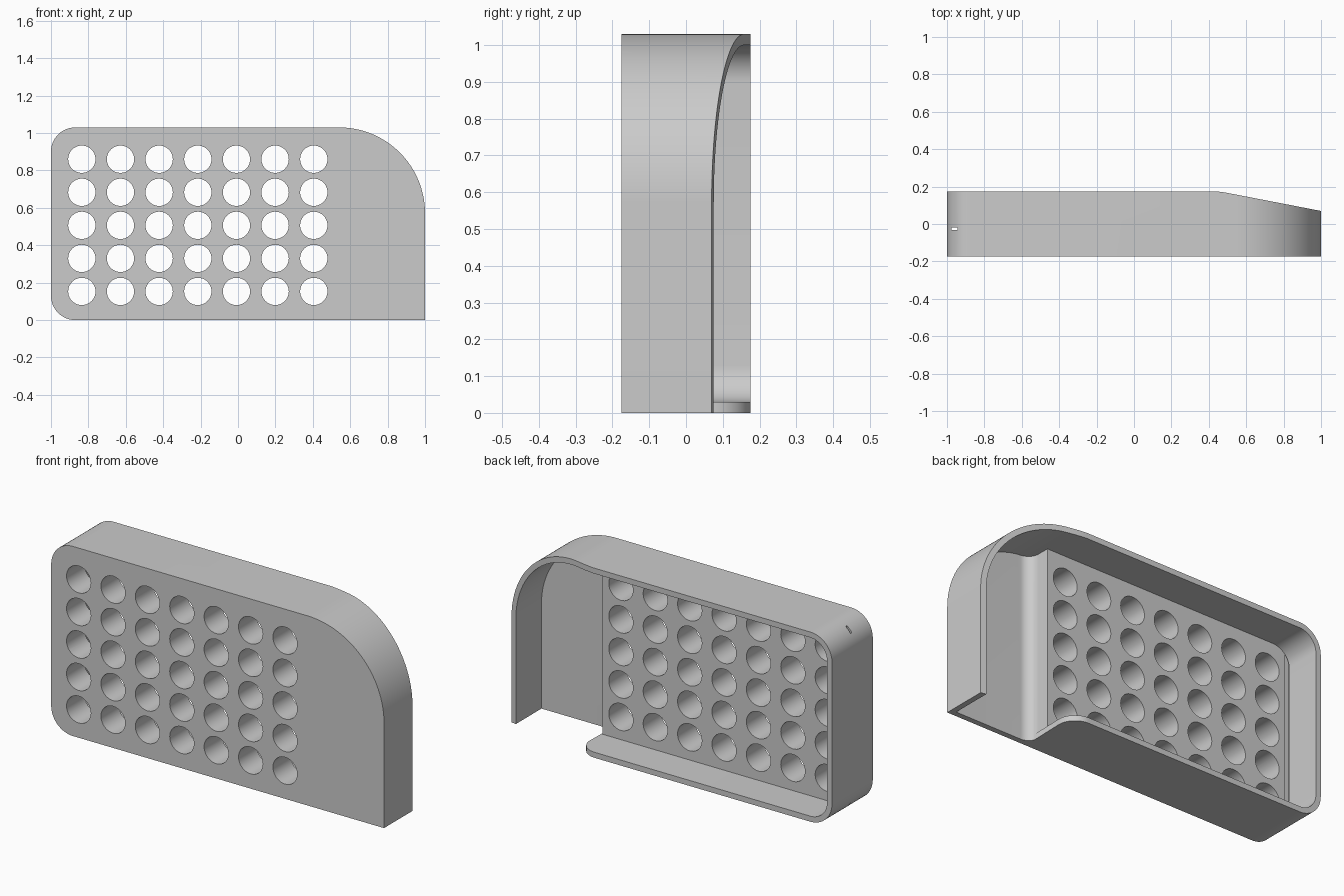
import bpy, bmesh, math

old = bpy.data.objects.get("Cube")
if old:
    bpy.data.objects.remove(old, do_unlink=True)

HEIGHT, DEPTH, WALL = 1.03, 0.175, 0.03
PLATE_BACK, BLOCK_BACK = -0.145, -0.02   # thin front wall, thick drilled block

grey = bpy.data.materials.new("plain grey")
grey.use_nodes = True
grey.diffuse_color = (0.6, 0.6, 0.6, 1)
grey.node_tree.nodes["Principled BSDF"].inputs["Base Color"].default_value = grey.diffuse_color


def arc(cx, cy, r, start, end, steps=16):
    angles = [math.radians(start + (end - start) * i / steps) for i in range(steps + 1)]
    return [(cx + r * math.cos(a), cy + r * math.sin(a)) for a in angles]


def prism(name, outline, low, high, axis):
    """Extrude an outline along y (points are x, z) or z (points are x, y)."""
    bm = bmesh.new()
    place = (lambda p: (p[0], low, p[1])) if axis == "y" else (lambda p: (p[0], p[1], low))
    face = bm.faces.new([bm.verts.new(place(p)) for p in outline])
    moved = bmesh.ops.extrude_face_region(bm, geom=[face])["geom"]
    step = (0, high - low, 0) if axis == "y" else (0, 0, high - low)
    bmesh.ops.translate(bm, vec=step, verts=[v for v in moved if isinstance(v, bmesh.types.BMVert)])
    bmesh.ops.recalc_face_normals(bm, faces=bm.faces)
    return finish(name, bm)


def finish(name, bm):
    mesh = bpy.data.meshes.new(name)
    bm.to_mesh(mesh)
    bm.free()
    mesh.materials.append(grey)
    obj = bpy.data.objects.new(name, mesh)
    bpy.context.collection.objects.link(obj)
    return obj


def cut(target, cutter):
    cutter.hide_render = True
    mod = target.modifiers.new("cut", "BOOLEAN")
    mod.operation, mod.solver, mod.object = "DIFFERENCE", "EXACT", cutter
    bpy.context.view_layer.objects.active = target
    bpy.ops.object.modifier_apply(modifier=mod.name)
    bpy.data.objects.remove(cutter, do_unlink=True)


def outline(inset, bottom):
    """Rounded left corners and a broad sweep at the upper right."""
    small, big = 0.13, 0.46
    top_right = arc(1 - big, HEIGHT - big, big - inset, 0, 90, 40)
    top_left = arc(-1 + small, HEIGHT - small, small - inset, 90, 180)
    low_left = arc(-1 + small, small, small - inset, 180, 270)
    return top_right + top_left + low_left + bottom


# Outer body
housing = prism("housing", outline(0, [(1, 0)]), -DEPTH, DEPTH, "y")

# Cavity, open at the back and under the right-hand bay
step = 0.3
cavity = prism("cavity_cutter",
               outline(WALL, [(step, WALL), (step, -0.1), (1 - WALL, -0.1)]),
               PLATE_BACK, 0.4, "y")

# Thick block left in the cavity, with a concave foot towards the bay
edge, foot = 0.515, 0.06
block_plan = ([(-1.2, BLOCK_BACK), (-1.2, -0.3), (edge + foot, -0.3)]
              + arc(edge + foot, PLATE_BACK + foot, foot, 270, 180)
              + [(edge, BLOCK_BACK)])
cut(cavity, prism("block_keeper", block_plan, -0.5, 1.5, "z"))

# Floor tongue with a rounded end
tongue_r = 0.1
tongue_plan = ([(0.2, -0.3), (edge, -0.3)]
               + arc(edge + 0.01 - tongue_r, DEPTH - tongue_r, tongue_r, 0, 90)
               + [(0.4, 0.5), (0.2, 0.5)])
cut(cavity, prism("tongue_keeper", tongue_plan, -0.5, WALL, "z"))
cut(housing, cavity)

# Sloping rear edge of the bay
ramp = [(0.38, 0.18), (0.44, DEPTH), (0.49, 0.168), (1.05, 0.06), (1.05, 0.4), (0.38, 0.4)]
cut(housing, prism("ramp_cutter", ramp, -0.2, 1.3, "z"))

# Grid of round holes
for col in range(7):
    for row in range(5):
        x, z = -0.835 + col * 0.2067, 0.153 + row * 0.1767
        hole = prism("hole_cutter", arc(x, z, 0.073, 0, 351, 39), -0.3, 0.1, "y")
        cut(housing, hole)

# Narrow slot through the left end
slot = [(-0.975, -0.031), (-0.945, -0.031), (-0.945, -0.02), (-0.975, -0.02)]
cut(housing, prism("slot_cutter", slot, -0.2, 1.3, "z"))

bpy.ops.object.select_all(action="DESELECT")
housing.select_set(True)
bpy.context.view_layer.objects.active = housing
bpy.ops.object.shade_smooth_by_angle(angle=math.radians(30))
